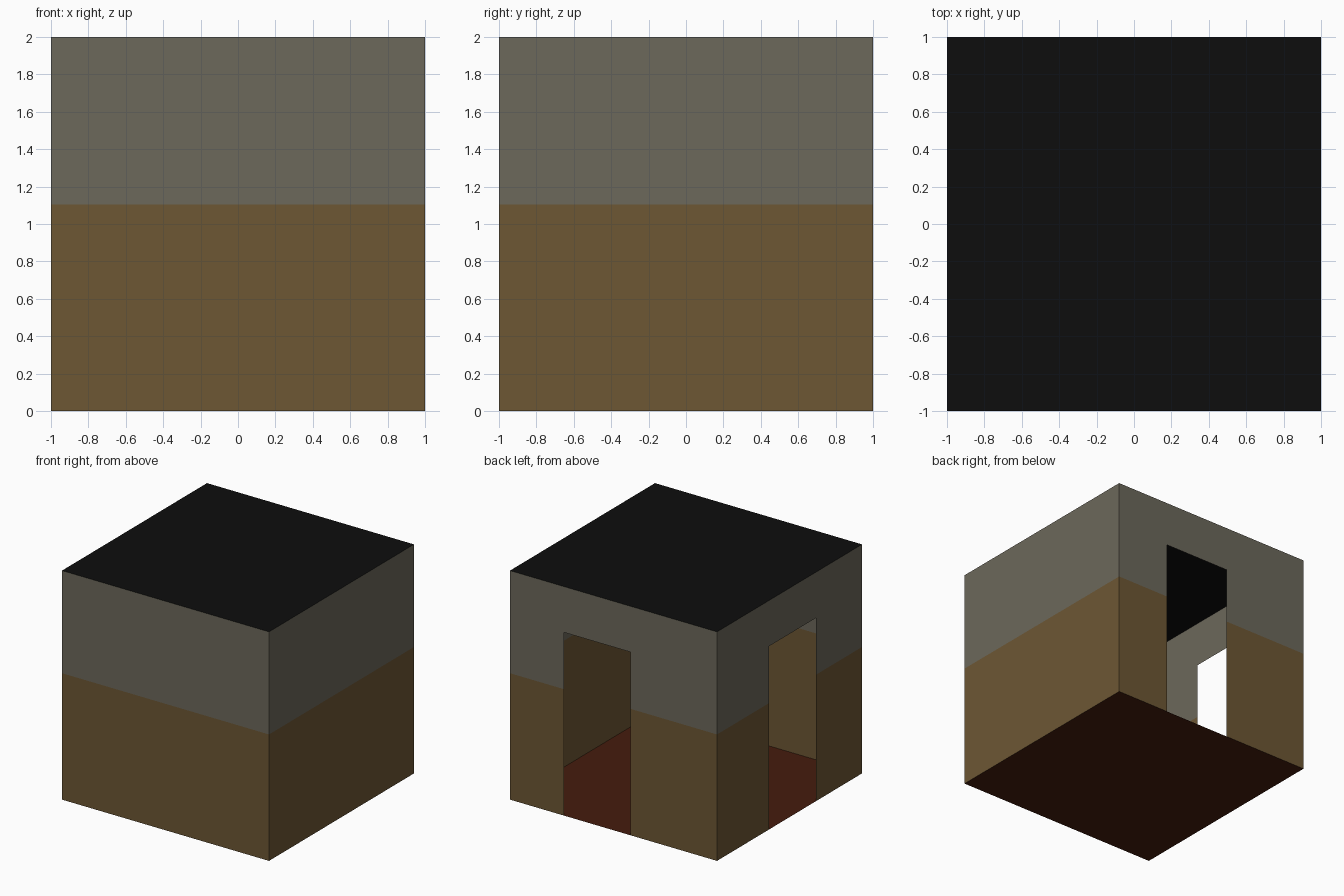
import bpy, bmesh
from mathutils import Vector

if "Cube" in bpy.data.objects:
    bpy.data.objects.remove(bpy.data.objects["Cube"])


def material(name, hex_rgb):
    """Flat colour given as an sRGB hex value."""
    m = bpy.data.materials.new(name)
    lin = []
    for i in (0, 2, 4):
        c = int(hex_rgb[i:i + 2], 16) / 255
        lin.append(c / 12.92 if c <= 0.04045 else ((c + 0.055) / 1.055) ** 2.4)
    m.diffuse_color = (*lin, 1)
    m.use_nodes = True
    m.node_tree.nodes["Principled BSDF"].inputs["Base Color"].default_value = m.diffuse_color
    return m


LOWER = material("ochre wainscot", "6d5734")
UPPER = material("grey plaster", "6c685b")
BLACK = material("black ceiling", "0d0d0d")
RED = material("dark red floor", "451c0d")

HEIGHT, SPLIT, DOOR_TOP = 2.0, 1.104, 1.6


def panel(name, origin, u, v, us, vs, mats, hole=None):
    """Thin sheet cut along us and vs; hole = (u0, u1, top) is left open."""
    bm = bmesh.new()
    o, u, v = Vector(origin), Vector(u), Vector(v)
    grid = [[bm.verts.new(o + u * a + v * b) for a in us] for b in vs]
    for j in range(len(vs) - 1):
        for i in range(len(us) - 1):
            cu, cv = (us[i] + us[i + 1]) / 2, (vs[j] + vs[j + 1]) / 2
            if hole and hole[0] < cu < hole[1] and cv < hole[2]:
                continue
            f = bm.faces.new((grid[j][i], grid[j][i + 1],
                              grid[j + 1][i + 1], grid[j + 1][i]))
            # upper colour above the dividing line
            f.material_index = int(len(mats) > 1 and cv > SPLIT)
    loose = [w for w in bm.verts if not w.link_faces]
    bmesh.ops.delete(bm, geom=loose, context='VERTS')
    me = bpy.data.meshes.new(name)
    bm.to_mesh(me)
    bm.free()
    for m in mats:
        me.materials.append(m)
    ob = bpy.data.objects.new(name, me)
    bpy.context.collection.objects.link(ob)
    return ob


def wall(name, origin, u, door=None):
    """Two-tone wall, with an optional doorway between two u positions."""
    us = [-1, *(door or ()), 1]
    vs = [0, SPLIT, DOOR_TOP, HEIGHT] if door else [0, SPLIT, HEIGHT]
    panel(name, origin, u, (0, 0, 1), us, vs, [LOWER, UPPER],
          (*door, DOOR_TOP) if door else None)


# Walls, u runs left to right as seen from outside
wall("front_wall", (0, -1, 0), (1, 0, 0))
wall("right_wall", (1, 0, 0), (0, 1, 0))
wall("back_wall", (0, 1, 0), (-1, 0, 0), (-0.48, 0.165))
wall("left_wall", (-1, 0, 0), (0, -1, 0), (-0.285, 0.368))

# Floor and ceiling
panel("floor", (0, 0, 0), (-1, 0, 0), (0, 1, 0), [-1, 1], [-1, 1], [RED])
panel("ceiling", (0, 0, HEIGHT), (1, 0, 0), (0, 1, 0), [-1, 1], [-1, 1], [BLACK])
